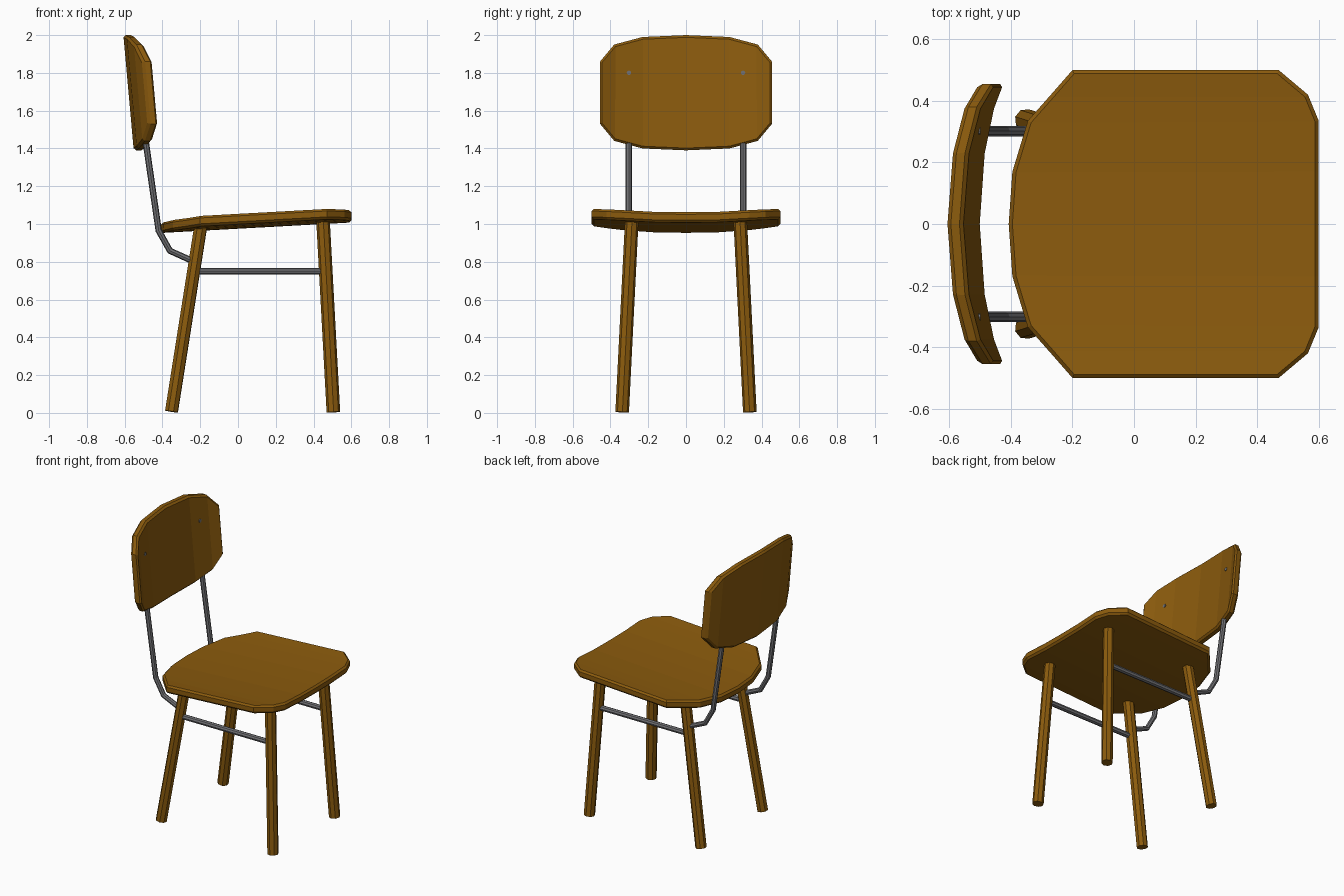
import bpy, bmesh
from mathutils import Vector

if "Cube" in bpy.data.objects:
    bpy.data.objects.remove(bpy.data.objects["Cube"])


def material(name, rgb):
    m = bpy.data.materials.new(name)
    m.diffuse_color = (*rgb, 1)
    m.use_nodes = True
    m.node_tree.nodes["Principled BSDF"].inputs["Base Color"].default_value = m.diffuse_color
    return m


WOOD = material("brown wood", (0.26, 0.105, 0.004))
METAL = material("grey metal", (0.17, 0.17, 0.18))


def add_object(name, mesh, mat):
    ob = bpy.data.objects.new(name, mesh)
    mesh.materials.clear()
    mesh.materials.append(mat)
    bpy.context.collection.objects.link(ob)
    return ob


def panel(name, half, place, bevel):
    """Curved board: half = (y, low, high, bend) stations from the middle outwards."""
    stations = [(-y, a, b, c) for y, a, b, c in reversed(half[1:])] + half
    bm = bmesh.new()
    rings = []
    for y, lo, hi, bend in stations:
        corners = [(lo, 0), (hi, 0), (hi, 1), (lo, 1)]
        rings.append([bm.verts.new(place(y, a, bend, side)) for a, side in corners])
    broad = set()
    for r, s in zip(rings, rings[1:]):
        for i in range(4):
            j = (i + 1) % 4
            f = bm.faces.new((r[i], r[j], s[j], s[i]))
            if i in (0, 2):
                broad.add(f)
    bm.faces.new(rings[0])
    bm.faces.new(rings[-1])
    bmesh.ops.recalc_face_normals(bm, faces=bm.faces)
    rim = [e for e in bm.edges if sum(f in broad for f in e.link_faces) == 1]
    bmesh.ops.bevel(bm, geom=rim, offset=bevel, segments=1, affect='EDGES')
    me = bpy.data.meshes.new(name)
    bm.to_mesh(me)
    bm.free()
    return add_object(name, me, WOOD)


def rod(name, p, q, radius, mat, sides=8):
    p, q = Vector(p), Vector(q)
    bm = bmesh.new()
    bmesh.ops.create_cone(bm, cap_ends=True, segments=sides, radius1=radius,
                          radius2=radius, depth=(q - p).length)
    me = bpy.data.meshes.new(name)
    bm.to_mesh(me)
    bm.free()
    ob = add_object(name, me, mat)
    ob.location = (p + q) / 2
    ob.rotation_euler = (q - p).to_track_quat('Z', 'Y').to_euler()
    return ob


def tube(name, points, radius, mat):
    cu = bpy.data.curves.new(name, 'CURVE')
    cu.dimensions = '3D'
    cu.bevel_depth = radius
    cu.bevel_resolution = 2
    cu.use_fill_caps = True
    sp = cu.splines.new('POLY')
    sp.points.add(len(points) - 1)
    for pt, co in zip(sp.points, points):
        pt.co = (*co, 1)
    sp.use_smooth = False
    tmp = bpy.data.objects.new(name + " path", cu)
    me = bpy.data.meshes.new_from_object(tmp)
    bpy.data.objects.remove(tmp)
    return add_object(name, me, mat)


# Seat: dished sideways, rising towards the front edge (+x)
panel("seat",
      [(0, -.407, .60, 0), (.17, -.395, .60, .002), (.335, -.345, .60, .011),
       (.42, -.27, .565, .017), (.50, -.20, .47, .025)],
      lambda y, x, bend, side: (x, y, 1.03 + .055 * x + bend - .055 * side), .012)

# Backrest: curved board leaning backwards
panel("backrest",
      [(0, 1.39, 2.0, 0), (.23, 1.40, 1.99, .017),
       (.38, 1.44, 1.95, .052), (.455, 1.53, 1.86, .09)],
      lambda y, z, bend, side: (-.50 - .09 * (z - 1.39) + bend - .052 * side, y, z), .012)

for s, label in ((-1, "left"), (1, "right")):
    # Splayed legs
    rod(f"front_leg_{label}", (.505, s * .338, .004), (.45, s * .287, 1.02), .036, WOOD)
    rod(f"rear_leg_{label}", (-.352, s * .338, .007), (-.197, s * .29, .99), .036, WOOD)
    # Metal bar between the legs and bent bracket up to the backrest
    rod(f"side_bar_{label}", (-.235, s * .302, .75), (.46, s * .302, .75), .018, METAL)
    tube(f"back_bracket_{label}",
         [(x, s * .302, z) for x, z in
          ((-.22, .795), (-.36, .858), (-.42, .965), (-.492, 1.46))], .017, METAL)
    # Screw heads on the backrest
    rod(f"screw_{label}", (-.52, s * .302, 1.80), (-.499, s * .302, 1.80), .012, METAL)
